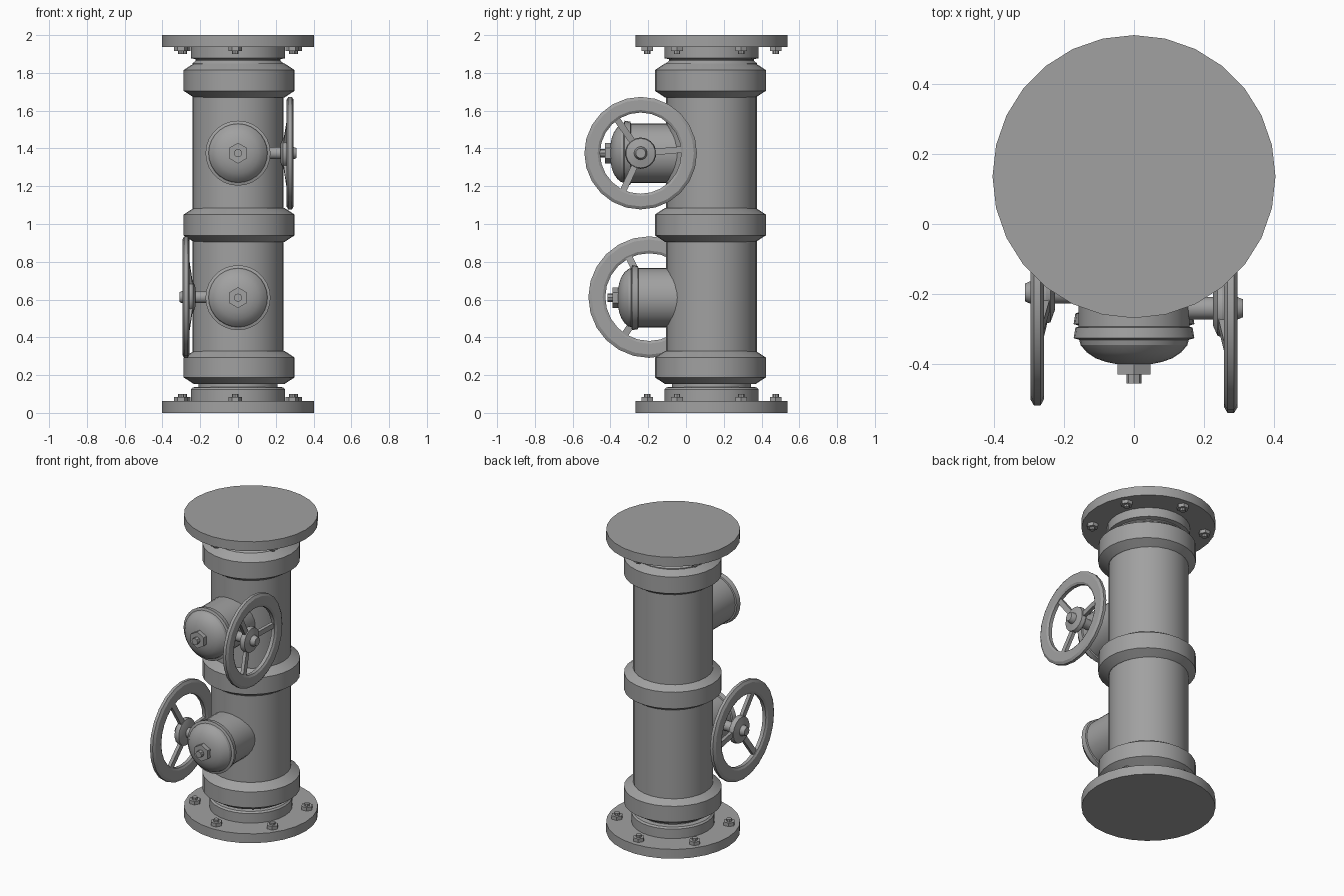
import bpy, bmesh, math
from mathutils import Matrix, Vector

if "Cube" in bpy.data.objects:
    bpy.data.objects.remove(bpy.data.objects["Cube"])

AXIS_Y = 0.135                      # column axis sits behind the origin
SIDES = 28
FRONT = Matrix.Rotation(math.pi / 2, 4, 'X')     # local z -> -y

# dark cast iron
iron = bpy.data.materials.new("dark_iron")
iron.diffuse_color = (0.355, 0.355, 0.355, 1)
iron.use_nodes = True
iron.node_tree.nodes["Principled BSDF"].inputs["Base Color"].default_value = iron.diffuse_color


def finish(name, bm, mat):
    bmesh.ops.recalc_face_normals(bm, faces=bm.faces)
    me = bpy.data.meshes.new(name)
    bm.to_mesh(me)
    bm.free()
    me.transform(mat)
    me.materials.append(iron)
    ob = bpy.data.objects.new(name, me)
    bpy.context.collection.objects.link(ob)
    bpy.ops.object.select_all(action='DESELECT')
    ob.select_set(True)
    bpy.context.view_layer.objects.active = ob
    bpy.ops.object.shade_smooth_by_angle(angle=math.radians(25))
    return ob


def lathe(name, profile, mat, sides=SIDES, closed=False, phase=0.0):
    """Revolve (radius, height) points round local z; open profiles get end caps."""
    bm = bmesh.new()
    rings = []
    for r, h in profile:
        rings.append([bm.verts.new((r * math.cos(phase + math.tau * i / sides),
                                    r * math.sin(phase + math.tau * i / sides), h))
                      for i in range(sides)])
    pairs = list(zip(rings, rings[1:]))
    if closed:
        pairs.append((rings[-1], rings[0]))
    else:
        bm.faces.new(rings[0])
        bm.faces.new(rings[-1])
    for a, b in pairs:
        for i in range(sides):
            j = (i + 1) % sides
            bm.faces.new((a[i], a[j], b[j], b[i]))
    return finish(name, bm, mat)


def beam(name, p, q, width, depth, mat):
    """Box-section bar from p to q, wide across and thin along local z."""
    d = (q - p).normalized()
    side = d.cross(Vector((0, 0, 1))).normalized()
    up = side.cross(d)
    bm = bmesh.new()
    ends = [[bm.verts.new(c + side * s * width / 2 + up * t * depth / 2)
             for s, t in ((-1, -1), (1, -1), (1, 1), (-1, 1))] for c in (p, q)]
    for e in ends:
        bm.faces.new(e)
    for i in range(4):
        j = (i + 1) % 4
        bm.faces.new((ends[0][i], ends[0][j], ends[1][j], ends[1][i]))
    return finish(name, bm, mat)


column = Matrix.Translation((0, AXIS_Y, 0))

# main pipe with necks and collars at both ends
lathe("main_pipe", [(0.25, 0.03), (0.25, 0.125), (0.24, 0.135), (0.21, 0.138), (0.21, 0.155),
                    (0.241, 0.16), (0.241, 1.85), (0.225, 1.865), (0.225, 1.872),
                    (0.25, 1.878), (0.25, 1.97)], column)

# swollen joint bands, seated slightly off the pipe axis
seat = Matrix.Translation((0.006, AXIS_Y - 0.006, 0))
for n, (lo, hi) in {"lower": (0.153, 0.328), "middle": (0.905, 1.085), "upper": (1.67, 1.85)}.items():
    lathe(n + "_band", [(0.24, lo), (0.294, lo + 0.035), (0.294, hi - 0.035), (0.24, hi)], seat)

# end flanges with six bolts each
for n, z, s in (("bottom", 0.0, 1), ("top", 2.0, -1)):
    lathe(n + "_flange", [(0.403, z), (0.403, z + s * 0.062)], column)
    for k in range(6):
        a = math.radians(-92.5 + 60 * k)
        at = column @ Matrix.Translation((0.34 * math.cos(a), 0.34 * math.sin(a), z))
        lathe(n + "_bolt_nut", [(0.036, s * 0.05), (0.036, s * 0.085)], at, 6)
        lathe(n + "_bolt_end", [(0.017, s * 0.05), (0.017, s * 0.1)], at, 8)


def outlet(name, z, e):
    """Capped side branch; e is how far its threaded end reaches to the front."""
    at = Matrix.Translation((0, 0, z)) @ FRONT
    lathe(name + "_branch", [(0.158, -0.1), (0.158, e - 0.14)], at)
    lathe(name + "_cap", [(0.158, e - 0.163), (0.167, e - 0.16), (0.172, e - 0.13), (0.156, e - 0.125),
                          (0.152, e - 0.11), (0.135, e - 0.09), (0.11, e - 0.073),
                          (0.08, e - 0.062), (0.045, e - 0.055)], at)
    lathe(name + "_cap_nut", [(0.055, e - 0.07), (0.055, e - 0.027)], at, 6, phase=math.pi / 2)
    lathe(name + "_cap_stud", [(0.022, e - 0.04), (0.022, e)], at, 8)


def handwheel(name, side, y, z, s, theta):
    """Wheel facing +x or -x; s scales the wheel, theta turns the spokes."""
    at = Matrix.Translation((0, y, z)) @ Matrix.Rotation(side * math.pi / 2, 4, 'Y')
    lathe(name + "_stem", [(0.032, 0.13), (0.032, 0.25)], at, 16)
    lathe(name + "_hub", [(0.05, 0.225), (0.08 * s, 0.238), (0.083 * s, 0.25), (0.078 * s, 0.27),
                          (0.035, 0.28), (0.032, 0.296), (0.026, 0.31)], at, 18)
    lathe(name + "_rim", [(0.215 * s, 0.264), (0.228 * s, 0.257), (0.282 * s, 0.257), (0.298 * s, 0.266),
                          (0.298 * s, 0.285), (0.282 * s, 0.295), (0.228 * s, 0.295), (0.215 * s, 0.287)],
          at, 24, closed=True)
    for k in range(3):
        a = math.radians(90 + side * theta + 120 * k)
        d = Vector((math.cos(a), math.sin(a), 0))
        beam(name + "_spoke", d * 0.05 * s + Vector((0, 0, 0.248)),
             d * 0.235 * s + Vector((0, 0, 0.274)), 0.034 * s, 0.022, at)


outlet("upper", 1.375, 0.455)
outlet("lower", 0.61, 0.415)
handwheel("upper_wheel", 1, -0.24, 1.375, 1.0, 5)
handwheel("lower_wheel", -1, -0.195, 0.613, 1.08, -3)
